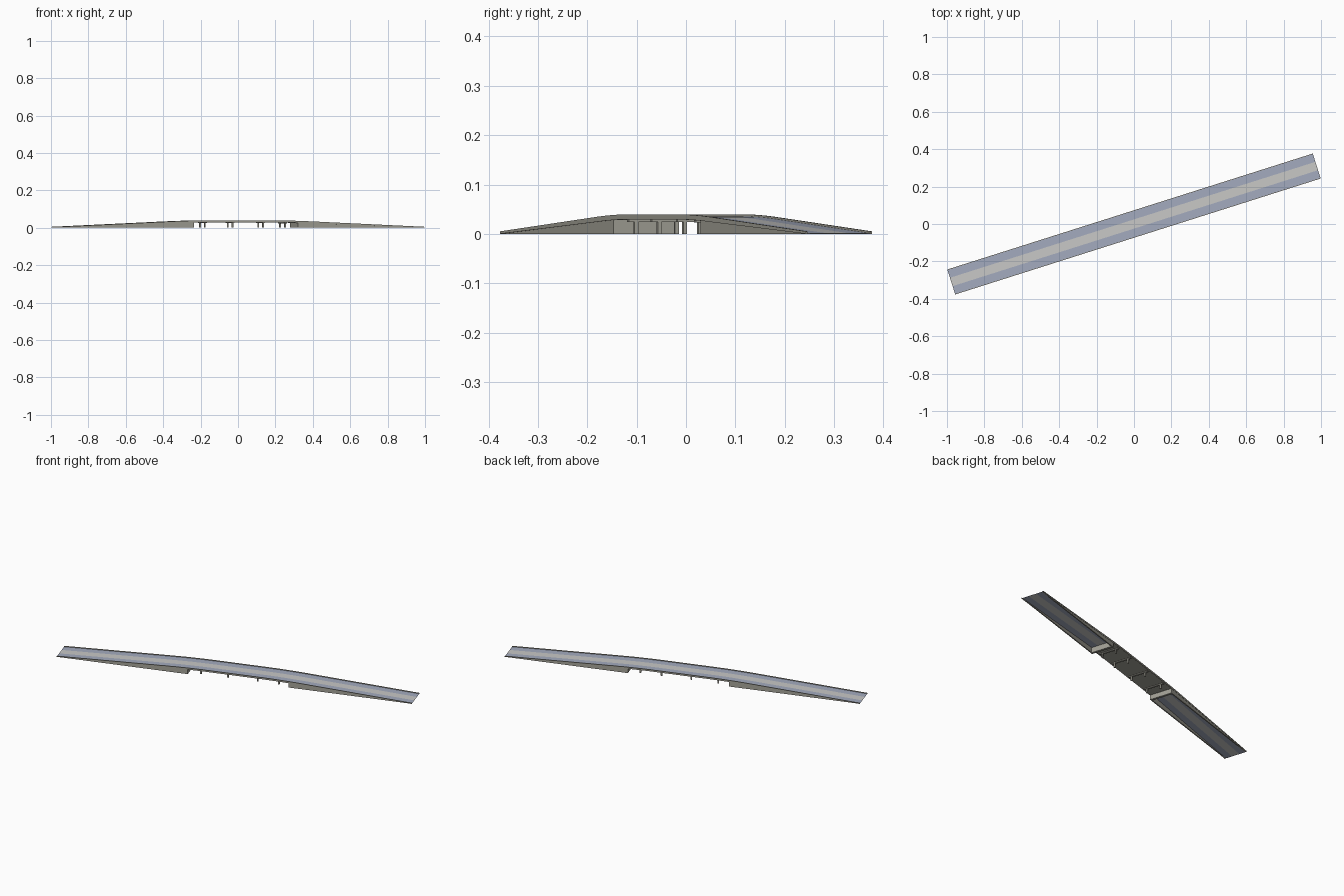
import bpy, bmesh, math
from mathutils import Matrix

if "Cube" in bpy.data.objects:
    bpy.data.objects.remove(bpy.data.objects["Cube"])

YAW = Matrix.Rotation(math.radians(17.6), 4, 'Z')
HALF_L, HALF_W = 1.025, 0.07
ABUT_L, ABUT_R = -0.269, 0.314      # inner faces of the two abutments


def mat(name, r, g, b):
    m = bpy.data.materials.new(name)
    m.diffuse_color = (r, g, b, 1)
    m.use_nodes = True
    m.node_tree.nodes["Principled BSDF"].inputs["Base Color"].default_value = m.diffuse_color
    return m


CONCRETE = mat("beige concrete", 0.37, 0.36, 0.31)
ROAD = mat("blue grey asphalt", 0.37, 0.41, 0.52)
STRIPE = mat("light grey median", 0.58, 0.58, 0.57)


def road_z(u):
    """Flat crown, parabolic transition, straight ramps."""
    a, s, c0, c1 = abs(u), 0.0455, 0.15, 0.38
    if a < c0:
        return 0.0355
    if a < c1:
        return 0.0355 - s * (a - c0) ** 2 / (2 * (c1 - c0))
    return max(0.0006, 0.0355 - s * (a - (c0 + c1) / 2))


def stations(u0, u1):
    keys = [-0.38, -0.32, -0.265, -0.21, -0.15, 0.15, 0.21, 0.265, 0.32, 0.38]
    return [u0] + [k for k in keys if u0 < k < u1] + [u1]


def finish(name, bm, mats):
    bm.transform(YAW)
    me = bpy.data.meshes.new(name)
    bm.to_mesh(me)
    bm.free()
    for m in mats:
        me.materials.append(m)
    ob = bpy.data.objects.new(name, me)
    bpy.context.collection.objects.link(ob)
    return ob


def sweep(bm, u0, u1, v0, v1, top, bottom):
    """Closed bar following the bridge, between top(u) and bottom(u)."""
    rings = []
    for u in stations(u0, u1):
        t, b = top(u), bottom(u)
        rings.append([bm.verts.new((u, v, z)) for v, z in
                      ((v0, b), (v1, b), (v1, t), (v0, t))])
    for p, q in zip(rings, rings[1:]):
        for i in range(4):
            j = (i + 1) % 4
            bm.faces.new((p[i], p[j], q[j], q[i]))
    bm.faces.new(rings[0])
    bm.faces.new(rings[-1])
    bmesh.ops.recalc_face_normals(bm, faces=bm.faces)


# Road surface: two lanes with a pale median, one thin sheet
bm = bmesh.new()
lanes = [-0.067, -0.0235, 0.0235, 0.067]
rows = [[bm.verts.new((u, v, road_z(u))) for v in lanes]
        for u in stations(-HALF_L, HALF_L)]
for p, q in zip(rows, rows[1:]):
    for i in range(3):
        f = bm.faces.new((p[i], q[i], q[i + 1], p[i + 1]))
        f.material_index = 1 if i == 1 else 0
finish("road_surface", bm, [ROAD, STRIPE])

# Low parapets along both edges
for side, v0, v1 in (("front", -HALF_W, -0.0665), ("back", 0.0665, HALF_W)):
    bm = bmesh.new()
    sweep(bm, -HALF_L, HALF_L, v0, v1,
          lambda u: road_z(u) + 0.0042, lambda u: max(0, road_z(u) - 0.006))
    finish(side + "_parapet", bm, [CONCRETE])

# Slab under the open middle span
bm = bmesh.new()
sweep(bm, ABUT_L, ABUT_R, -0.0675, 0.0675,
      lambda u: road_z(u) - 0.0008, lambda u: road_z(u) - 0.0065)
finish("middle_slab", bm, [CONCRETE])

# Hollow ramp abutments: two side walls and an inner end wall
for side, u0, u1, e0, e1 in (
        ("left", -HALF_L, ABUT_L, ABUT_L - 0.014, ABUT_L),
        ("right", ABUT_R, HALF_L, ABUT_R, ABUT_R + 0.014)):
    bm = bmesh.new()
    under = lambda u: max(0.0003, road_z(u) - 0.0008)
    ground = lambda u: 0.0
    sweep(bm, u0, u1, -0.0685, -0.062, under, ground)
    sweep(bm, u0, u1, 0.062, 0.0685, under, ground)
    sweep(bm, e0, e1, -0.062, 0.062, under, ground)
    finish(side + "_abutment", bm, [CONCRETE])

# Piers: cross beam on two columns
for n, u in enumerate((-0.2, -0.044, 0.127, 0.25), 1):
    bm = bmesh.new()
    base = road_z(u) - 0.006
    sweep(bm, u - 0.006, u + 0.006, -0.06, 0.06,
          lambda _: base, lambda _: base - 0.005)
    for v in (-0.043, 0.043):
        sweep(bm, u - 0.004, u + 0.004, v - 0.004, v + 0.004,
              lambda _: base - 0.005, lambda _: 0.0)
    finish("pier_%d" % n, bm, [CONCRETE])
